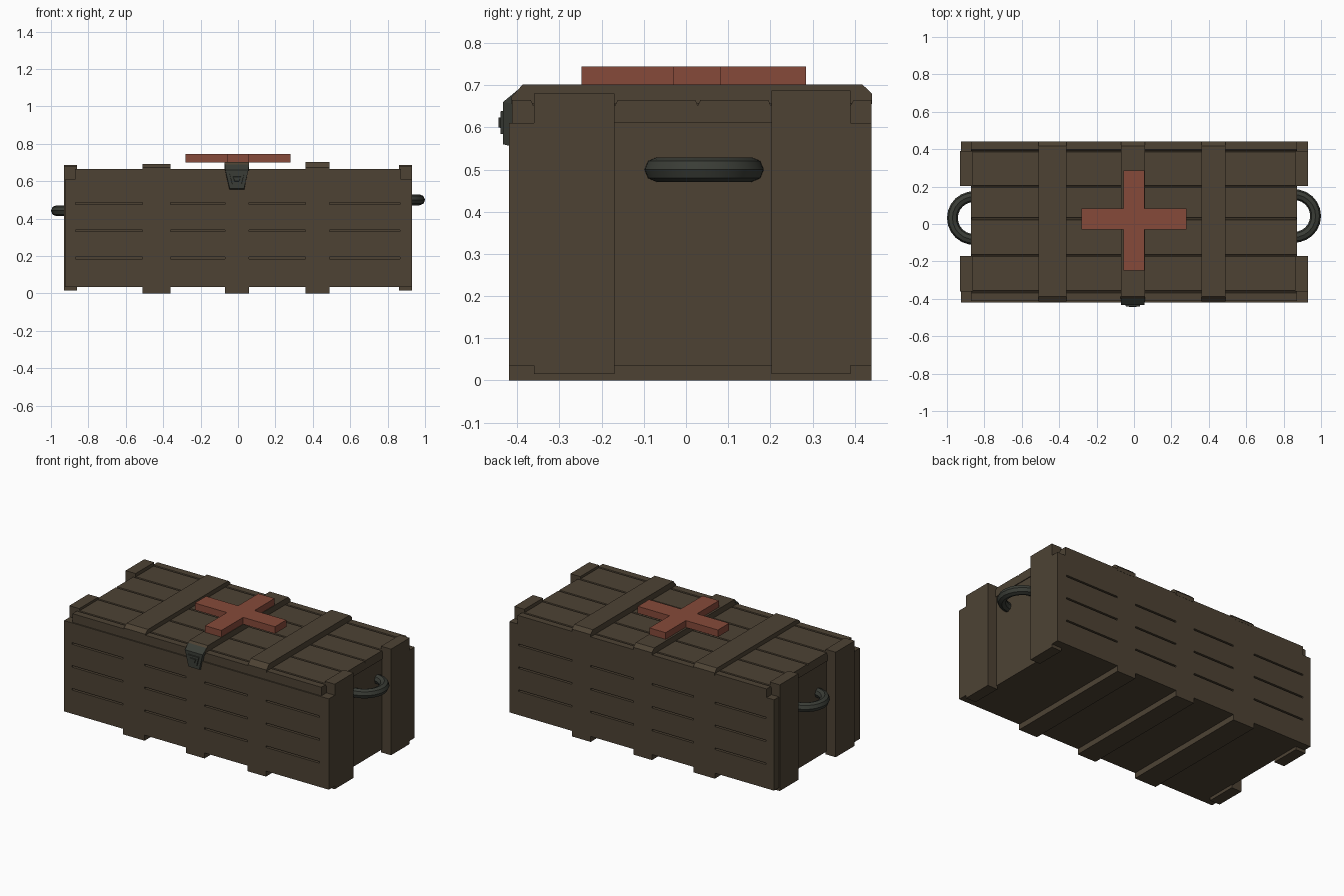
import bpy, bmesh, math

if "Cube" in bpy.data.objects:
    bpy.data.objects.remove(bpy.data.objects["Cube"])


def material(name, rgb):
    m = bpy.data.materials.new(name)
    m.diffuse_color = (*rgb, 1)
    m.use_nodes = True
    m.node_tree.nodes["Principled BSDF"].inputs["Base Color"].default_value = m.diffuse_color
    return m


WOOD = material("brown_wood", (0.075, 0.055, 0.034))
IRON = material("dark_iron", (0.042, 0.046, 0.037))
RED = material("faded_red", (0.24, 0.068, 0.042))


def finish(name, bm, mat):
    bmesh.ops.recalc_face_normals(bm, faces=bm.faces)
    me = bpy.data.meshes.new(name)
    bm.to_mesh(me)
    bm.free()
    ob = bpy.data.objects.new(name, me)
    bpy.context.collection.objects.link(ob)
    if mat:
        me.materials.append(mat)
    return ob


def add_box(bm, x0, x1, y0, y1, z0, z1):
    vs = bmesh.ops.create_cube(bm, size=1)["verts"]
    for v in vs:
        v.co = ((x0 + x1) / 2 + v.co.x * (x1 - x0),
                (y0 + y1) / 2 + v.co.y * (y1 - y0),
                (z0 + z1) / 2 + v.co.z * (z1 - z0))


def boxes(name, mat, *dims):
    bm = bmesh.new()
    for d in dims:
        add_box(bm, *d)
    return finish(name, bm, mat)


def loft(name, mat, ring_a, ring_b):
    """Solid between two matching outlines."""
    bm = bmesh.new()
    a = [bm.verts.new(p) for p in ring_a]
    b = [bm.verts.new(p) for p in ring_b]
    bm.faces.new(a)
    bm.faces.new(b)
    for i in range(len(a)):
        j = (i + 1) % len(a)
        bm.faces.new((a[i], a[j], b[j], b[i]))
    return finish(name, bm, mat)


def extrude_x(name, mat, profile, x0, x1):
    return loft(name, mat, [(x0, *p) for p in profile], [(x1, *p) for p in profile])


STRAPS = {"left": (-0.51, -0.36, 0.692), "middle": (-0.07, 0.06, 0.702), "right": (0.36, 0.49, 0.702)}
SLOTS = [(-0.87, -0.51), (-0.36, -0.07), (0.06, 0.36), (0.49, 0.865)]

# crate body and long walls with plank slots
boxes("crate_core", WOOD, (-0.867, 0.867, -0.37, 0.40, 0.035, 0.658))
for name, y0, y1, face in (("front_wall", -0.42, -0.36, -0.42), ("back_wall", 0.39, 0.44, 0.44)):
    wall = boxes(name, WOOD, (-0.925, 0.93, y0, y1, 0.035, 0.61))
    cutter = boxes(name + "_slot_cutter", None,
                   *[(a, b, face - 0.025, face + 0.025, z - 0.005, z + 0.005)
                     for z in (0.19, 0.335, 0.48) for a, b in SLOTS])
    mod = wall.modifiers.new("slots", "BOOLEAN")
    mod.operation, mod.solver, mod.object = "DIFFERENCE", "EXACT", cutter
    bpy.context.view_layer.objects.active = wall
    bpy.ops.object.modifier_apply(modifier=mod.name)
    bpy.data.objects.remove(cutter)

# end battens
for side, x0, x1 in (("left", -0.93, -0.86), ("right", 0.86, 0.93)):
    boxes(side + "_front_batten", WOOD, (x0, x1, -0.36, -0.17, 0.015, 0.68))
    boxes(side + "_back_batten", WOOD, (x0, x1, 0.203, 0.39, 0.015, 0.687))

# planked lid with V grooves
profile = [(-0.412, 0.61), (-0.412, 0.665)]
for y in (-0.362, -0.168, 0.028, 0.201, 0.391):
    profile += [(y - 0.006, 0.665), (y, 0.652), (y + 0.006, 0.665)]
profile += [(0.44, 0.665), (0.44, 0.61)]
extrude_x("lid", WOOD, profile, -0.872, 0.872)

# lid straps and bottom skids
for side, (x0, x1, top) in STRAPS.items():
    extrude_x(side + "_lid_strap", WOOD,
              [(-0.414, 0.655), (-0.414, 0.672), (-0.387, top), (0.418, top),
               (0.441, top - 0.022), (0.441, 0.655)], x0, x1)
    boxes(side + "_skid", WOOD, (x0, x1, -0.42, 0.44, 0, 0.037))

# red cross plate
w, z0, z1 = 0.057, 0.70, 0.744
cross = [(-w, -0.248), (w, -0.248), (w, -0.03), (0.28, -0.03), (0.28, 0.083), (w, 0.083),
         (w, 0.285), (-w, 0.285), (-w, 0.083), (-0.282, 0.083), (-0.282, -0.03), (-w, -0.03)]
loft("cross_plate", RED, [(x, y, z0) for x, y in cross], [(x, y, z1) for x, y in cross])


# front latch: tapered plate with a raised stepped boss
def trapezoid(wt, wb, zt, zb, y_top, y_bot):
    c = -0.006
    return [(c - wt, y_top, zt), (c + wt, y_top, zt), (c + wb, y_bot, zb), (c - wb, y_bot, zb)]


loft("latch_plate", IRON, trapezoid(0.065, 0.042, 0.672, 0.552, -0.40, -0.40),
     trapezoid(0.062, 0.038, 0.660, 0.560, -0.434, -0.434))
loft("latch_top", IRON, trapezoid(0.065, 0.065, 0.700, 0.655, -0.386, -0.40),
     trapezoid(0.065, 0.062, 0.694, 0.660, -0.393, -0.434))
loft("latch_boss", IRON, trapezoid(0.040, 0.026, 0.640, 0.583, -0.43, -0.43),
     trapezoid(0.038, 0.024, 0.638, 0.585, -0.440, -0.440))
loft("latch_stud", IRON, trapezoid(0.022, 0.013, 0.625, 0.598, -0.435, -0.435),
     trapezoid(0.020, 0.011, 0.623, 0.600, -0.445, -0.445))

# bent bar handles
for side, s, cy, cz in (("left", -1, 0.032, 0.442), ("right", 1, 0.043, 0.50)):
    cu = bpy.data.curves.new(side + "_handle", "CURVE")
    cu.dimensions = "3D"
    cu.bevel_depth, cu.bevel_resolution, cu.use_fill_caps = 0.029, 2, True
    sp = cu.splines.new("POLY")
    n = 14
    sp.points.add(n)
    for i, p in enumerate(sp.points):
        t = math.radians(-110 + 220 * i / n)
        p.co = (s * (0.857 + 0.114 * math.cos(t)), cy + 0.114 * math.sin(t), cz, 1)
    ob = bpy.data.objects.new(side + "_handle", cu)
    bpy.context.collection.objects.link(ob)
    cu.materials.append(IRON)
    bpy.ops.object.select_all(action="DESELECT")
    ob.select_set(True)
    bpy.context.view_layer.objects.active = ob
    bpy.ops.object.convert(target="MESH")
    bpy.ops.object.shade_smooth_by_angle()
